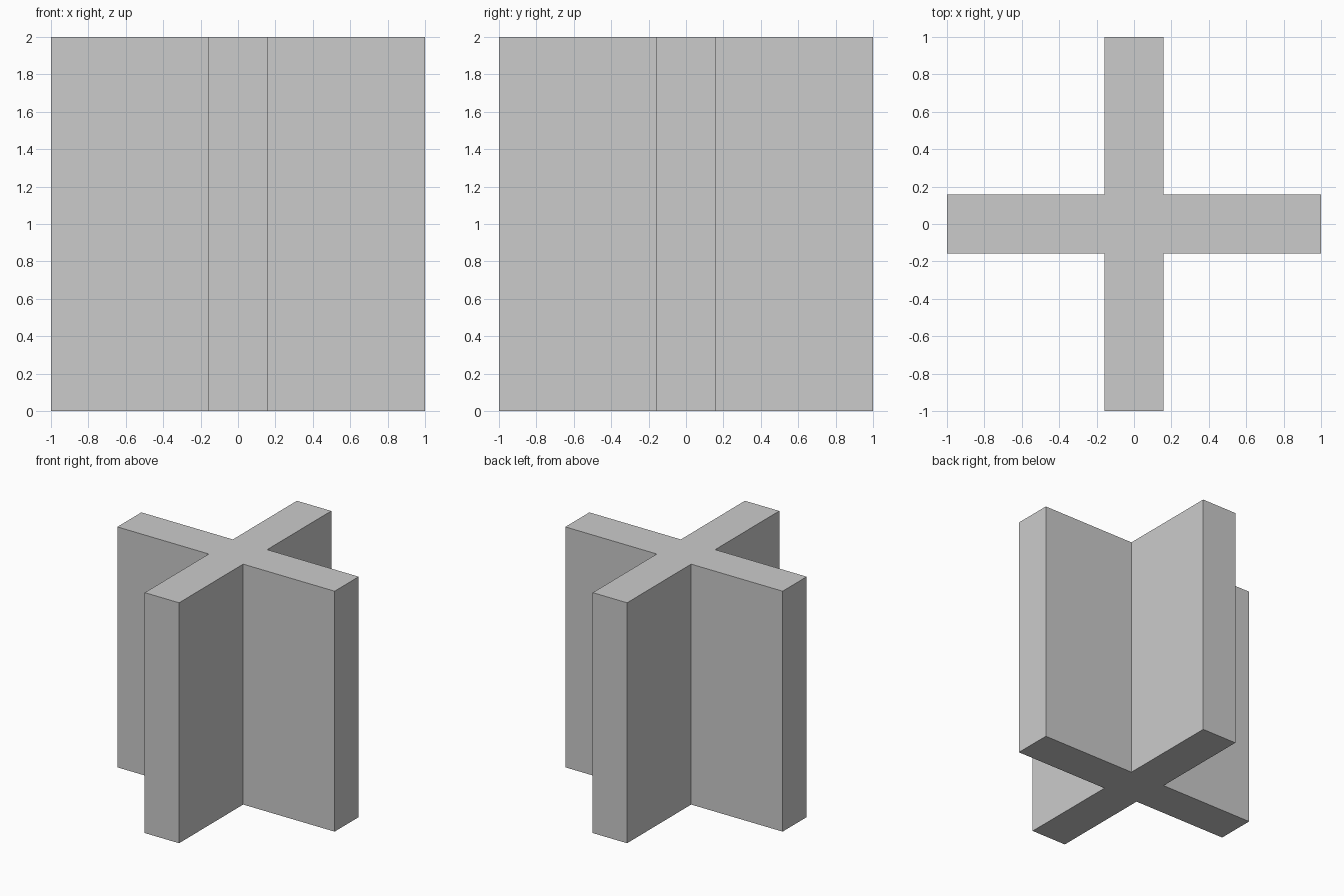
import bpy
import bmesh
from math import radians
from mathutils import Matrix, Vector

if "Cube" in bpy.data.objects:
    bpy.data.objects.remove(bpy.data.objects["Cube"])

HALF = 0.158   # half thickness of each arm
REACH = 1.0    # arm length from the centre
HEIGHT = 2.0

# Cross profile: one arm's three corners, repeated every quarter turn
arm = [(REACH, -HALF), (REACH, HALF), (HALF, HALF)]
profile = [Matrix.Rotation(radians(90 * i), 3, 'Z') @ Vector((x, y, 0))
           for i in range(4) for x, y in arm]

# Extrude the profile upward into a solid column
bm = bmesh.new()
base = bm.faces.new([bm.verts.new(p) for p in profile])
top = bmesh.ops.extrude_face_region(bm, geom=[base], use_keep_orig=True)
bmesh.ops.translate(bm, vec=(0, 0, HEIGHT),
                    verts=[v for v in top["geom"] if isinstance(v, bmesh.types.BMVert)])
bmesh.ops.recalc_face_normals(bm, faces=bm.faces)

mesh = bpy.data.meshes.new("cross_column")
bm.to_mesh(mesh)
bm.free()
bpy.context.collection.objects.link(bpy.data.objects.new("cross_column", mesh))
